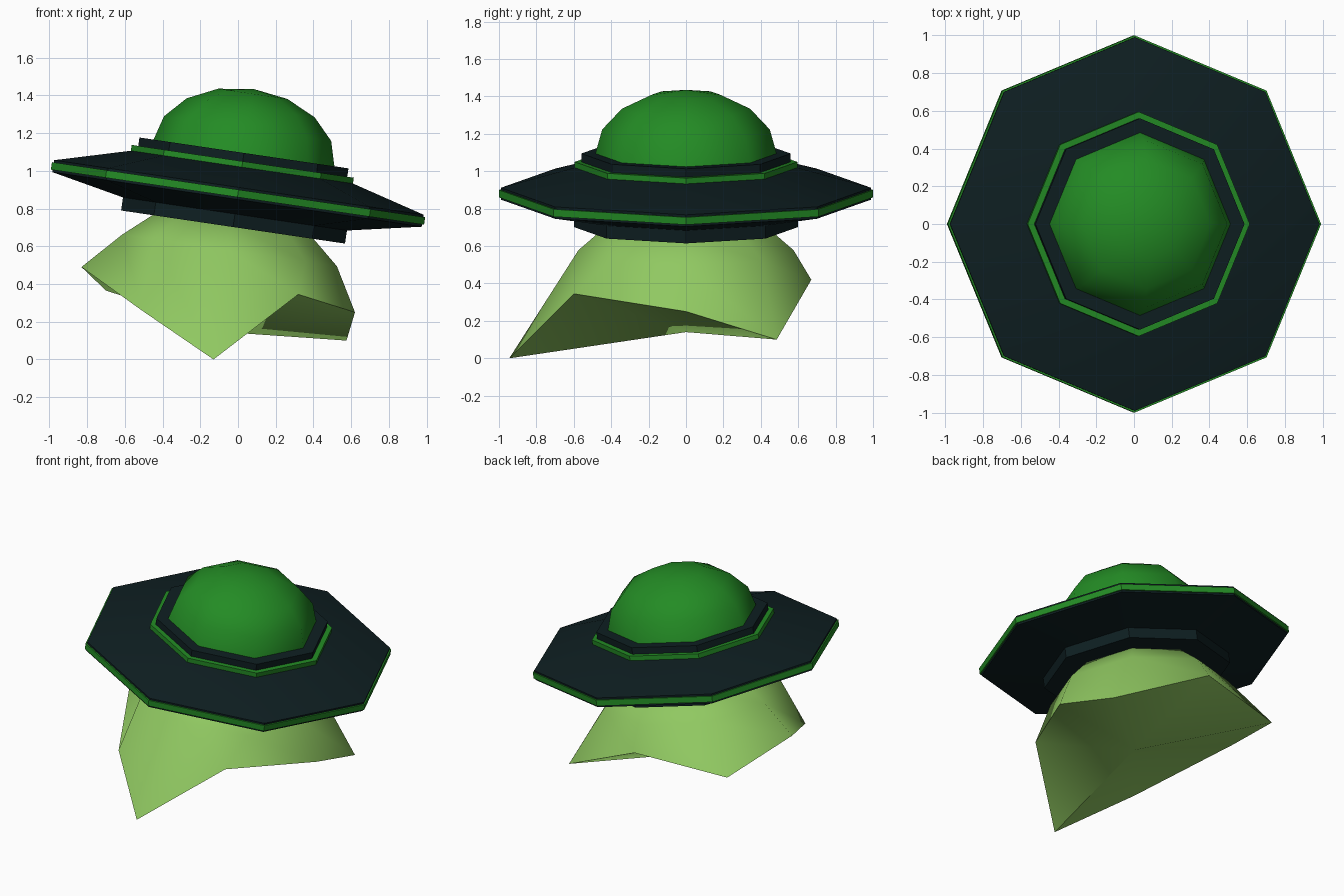
import bpy, bmesh, math
from mathutils import Matrix, Vector

cube = bpy.data.objects.get("Cube")
if cube:
    bpy.data.objects.remove(cube, do_unlink=True)

SIDES = 8
# The whole craft leans towards +x
TILT = Matrix.Translation((0, 0, 0.88)) @ Matrix.Rotation(math.radians(8.4), 4, 'Y')


def material(name, color):
    mat = bpy.data.materials.new(name)
    mat.use_nodes = True
    mat.diffuse_color = (*color, 1)
    mat.node_tree.nodes["Principled BSDF"].inputs["Base Color"].default_value = (*color, 1)
    return mat


HULL = material("dark_teal", (0.0045, 0.0135, 0.0155))
GREEN = material("forest_green", (0.017, 0.26, 0.018))
BEAM = material("light_green", (0.28, 0.58, 0.12))


def ring(radius, height):
    """Tilted octagon of points with corners on the axes."""
    return [TILT @ Vector((radius * math.cos(a), radius * math.sin(a), height))
            for a in (math.tau * k / SIDES for k in range(SIDES))]


def build(name, rings, mat, smooth, start=None, end=None):
    """Skin rings of points; close each end with a fan to a centre point or an n-gon."""
    bm = bmesh.new()
    loops = [[bm.verts.new(p) for p in r] for r in rings]
    for a, b in zip(loops, loops[1:]):
        for k in range(SIDES):
            n = (k + 1) % SIDES
            bm.faces.new((a[k], a[n], b[n], b[k]))
    for loop, centre in ((loops[0], start), (loops[-1], end)):
        if centre is None:
            bm.faces.new(loop)
        else:
            c = bm.verts.new(centre)
            for k in range(SIDES):
                bm.faces.new((loop[k], loop[(k + 1) % SIDES], c))
    bmesh.ops.recalc_face_normals(bm, faces=bm.faces)
    mesh = bpy.data.meshes.new(name)
    bm.to_mesh(mesh)
    bm.free()
    mesh.materials.append(mat)
    obj = bpy.data.objects.new(name, mesh)
    bpy.context.collection.objects.link(obj)
    bpy.ops.object.select_all(action='DESELECT')
    obj.select_set(True)
    bpy.context.view_layer.objects.active = obj
    bpy.ops.object.shade_smooth_by_angle(angle=math.radians(smooth))
    return obj


def lathe(name, profile, mat, smooth=30, **caps):
    return build(name, [ring(r, h) for r, h in profile], mat, smooth, **caps)


# Saucer hull with its lower collar
lathe("saucer_hull", [(0.60, -0.18), (0.60, -0.11), (0.99, -0.032),
                      (0.99, 0.032), (0.58, 0.145)], HULL)

# Bands around the rim and the cockpit
lathe("rim_band", [(1.0, -0.02), (1.0, 0.02)], GREEN)
lathe("cockpit_band", [(0.595, 0.13), (0.595, 0.172)], GREEN)
lathe("cockpit_collar", [(0.56, 0.15), (0.56, 0.217)], HULL)

# Cockpit dome
dome = [(0.485 * math.cos(t), 0.215 + 0.345 * math.sin(t))
        for t in (math.radians(22.5 * i) for i in range(4))]
lathe("cockpit_dome", dome, GREEN, 50, end=TILT @ Vector((0, 0, 0.56)))

# Ragged skirt of light below the saucer, closed by a fan underneath
hem = [(0.62, 0, 0.25), (0.575, 0.485, 0.10), (-0.065, 0.67, 0.42), (-0.70, 0.54, 0.365),
       (-0.83, 0, 0.49), (-0.51, -0.605, 0.26), (-0.13, -0.945, 0), (0.32, -0.60, 0.345)]
build("light_beam", [ring(0.42, -0.17), ring(0.575, -0.305), hem], BEAM, 50, end=(0, 0, 0.14))
